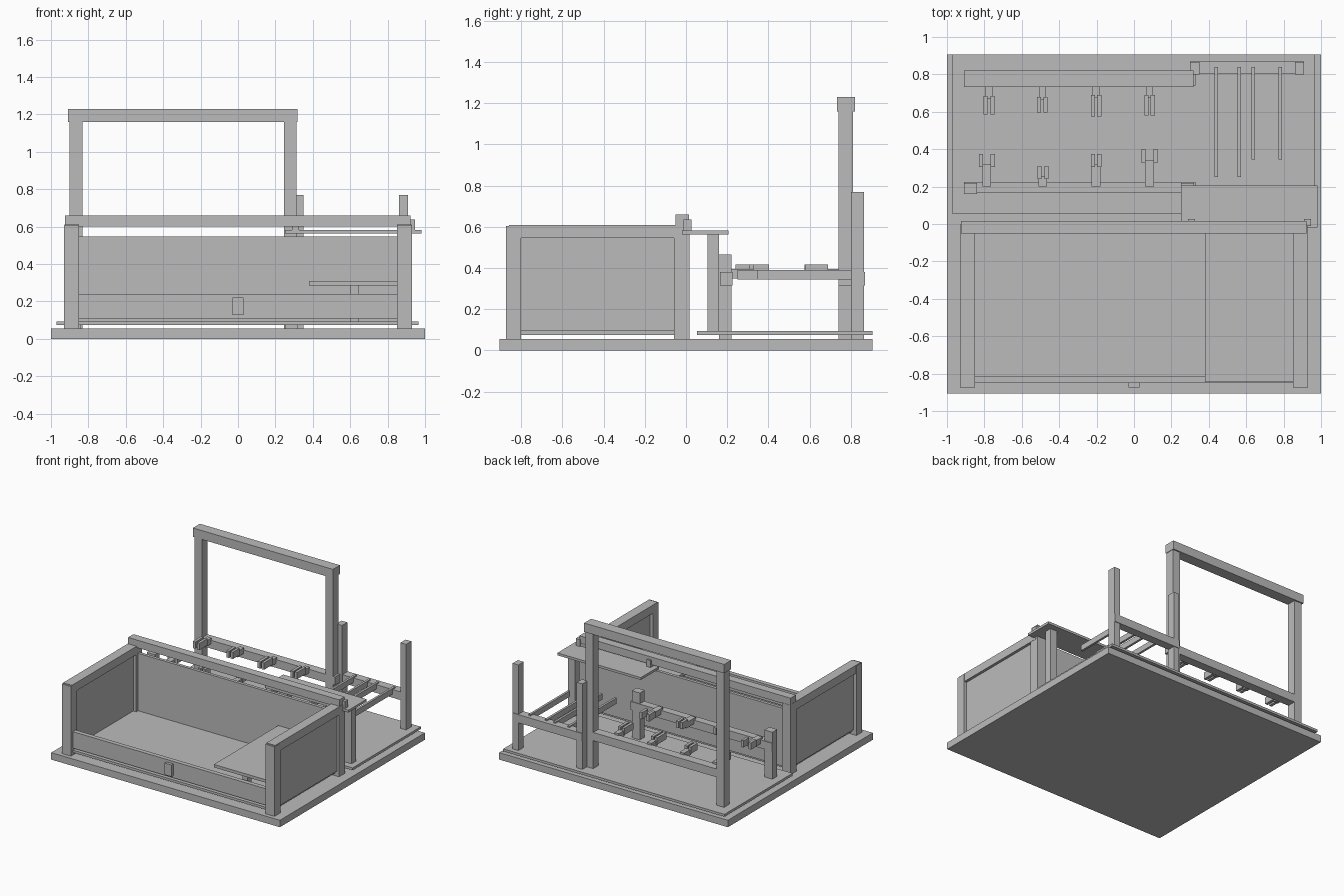
import bpy

grey = bpy.data.materials.new("plain grey")
grey.diffuse_color = (0.5, 0.5, 0.5, 1)


def box(name, x0, x1, y0, y1, z0, z1):
    """Axis-aligned box given by its limits."""
    bpy.ops.mesh.primitive_cube_add(
        size=1, location=((x0 + x1) / 2, (y0 + y1) / 2, (z0 + z1) / 2))
    ob = bpy.context.object
    ob.name = name
    ob.scale = (x1 - x0, y1 - y0, z1 - z0)
    bpy.ops.object.transform_apply(location=False, rotation=False, scale=True)
    ob.data.materials.append(grey)
    return ob


def pair(name, x0, x1, *rest):
    """Box and its mirror image across x = 0."""
    box(name + "_right", x0, x1, *rest)
    box(name + "_left", -x1, -x0, *rest)


# Ground slab and raised rear deck
box("base_slab", -1, 1, -0.905, 0.905, 0, 0.055)
box("rear_deck", -0.97, 0.965, 0.053, 0.905, 0.075, 0.094)

# Front bay: floor, corner posts, side walls, rails
box("bay_floor", -0.89, 0.89, -0.85, -0.02, 0.075, 0.094)
pair("front_post", 0.85, 0.93, -0.873, -0.80, 0.055, 0.605)
pair("rear_post", 0.85, 0.925, -0.058, 0.017, 0.055, 0.605)
pair("side_rail", 0.85, 0.927, -0.86, 0.0, 0.545, 0.61)
pair("side_panel", 0.875, 0.905, -0.81, -0.05, 0.094, 0.55)
box("back_rail", -0.925, 0.922, -0.052, 0.015, 0.60, 0.66)
box("back_panel", -0.86, 0.86, -0.035, -0.01, 0.09, 0.548)
box("front_panel", -0.85, 0.85, -0.85, -0.815, 0.11, 0.24)
box("panel_handle", -0.03, 0.03, -0.873, -0.85, 0.128, 0.22)

# Low table inside the bay
box("table_top", 0.38, 0.85, -0.845, -0.04, 0.285, 0.308)
box("table_leg", 0.60, 0.645, -0.80, -0.755, 0.09, 0.287)

# Shelf behind the bay with support and brackets
box("shelf", 0.25, 0.98, -0.02, 0.207, 0.563, 0.582)
box("shelf_post", 0.86, 0.92, 0.105, 0.16, 0.09, 0.565)
for i, x in enumerate((0.29, 0.91)):
    box(f"shelf_bracket_{i}", x, x + 0.035, -0.012, 0.027, 0.58, 0.637)

# Tall rear gate
for i, x in enumerate((-0.90, 0.245)):
    box(f"gate_post_{i}", x, x + 0.068, 0.74, 0.81, 0.055, 1.17)
box("gate_beam", -0.908, 0.317, 0.733, 0.82, 1.16, 1.23)
box("gate_crossbar", -0.90, 0.33, 0.74, 0.81, 0.315, 0.38)

# Short rear posts with crossbar and thin rods
for i, x in enumerate((0.30, 0.86)):
    box(f"short_post_{i}", x, x + 0.05, 0.80, 0.865, 0.055, 0.77)
box("short_crossbar", 0.30, 0.91, 0.803, 0.87, 0.315, 0.38)
for i, (x, y) in enumerate(((0.44, 0.25), (0.563, 0.25), (0.638, 0.345), (0.782, 0.345))):
    box(f"rod_{i}", x - 0.009, x + 0.009, y, 0.84, 0.345, 0.39)

# Middle rack
for i, x in enumerate((-0.91, 0.25)):
    box(f"rack_post_{i}", x, x + 0.07, 0.16, 0.22, 0.055, 0.465)
box("rack_crossbar", -0.91, 0.33, 0.165, 0.225, 0.315, 0.38)


# Forked holders: an arm with two prongs, facing each other across the gap
def fork(name, x, y0, y1, tip, half, arm):
    d = 1 if tip > y0 else -1
    box(name + "_arm", x - arm, x + arm, min(y0, y1), max(y0, y1), 0.35, 0.395)
    for side in (-1, 1):
        a, b = sorted((x + side * half, x + side * (half - 0.022)))
        ys = sorted((y1 - 0.015 * d, tip))
        box(f"{name}_prong_{side}", a, b, *ys, 0.365, 0.418)


fronts = ((-0.787, 0.32, 0.375, 0.043), (-0.487, 0.255, 0.31, 0.03),
          (-0.203, 0.32, 0.375, 0.028), (0.083, 0.34, 0.402, 0.043))
backs = ((-0.775, 0.67, 0.585, 0.03), (-0.49, 0.665, 0.595, 0.028),
         (-0.203, 0.675, 0.575, 0.028), (0.083, 0.675, 0.58, 0.028))
for i, (f, b) in enumerate(zip(fronts, backs)):
    fork(f"front_fork_{i}", f[0], 0.20, f[1], f[2], f[3], 0.023)
    fork(f"back_fork_{i}", b[0], 0.75, b[1], b[2], b[3], 0.019)
